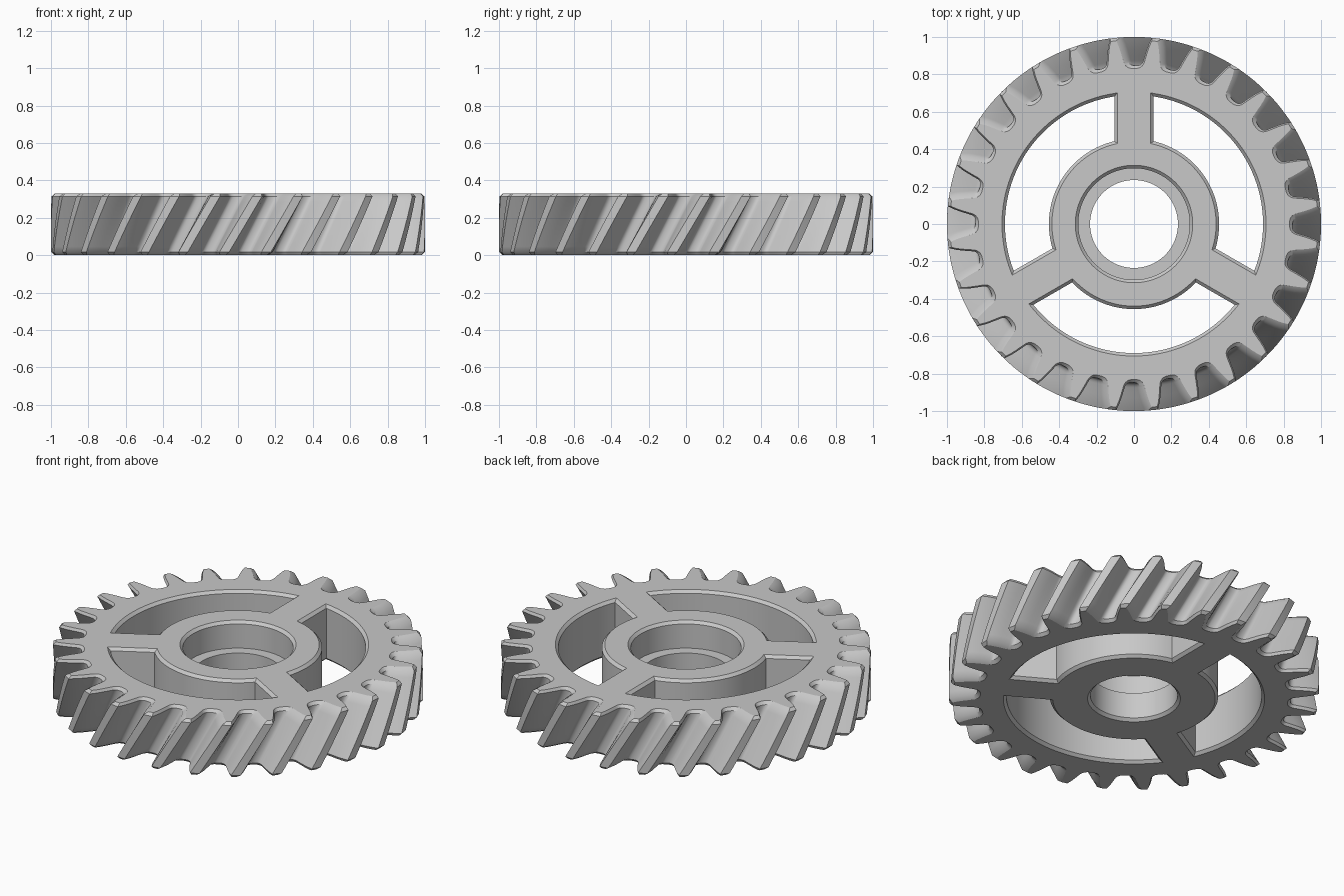
import bpy, bmesh
from math import sin, cos, asin, radians, degrees
from mathutils import Vector, Matrix

cube = bpy.data.objects.get("Cube")
if cube:
    bpy.data.objects.remove(cube)

HEIGHT, CHAMFER, TEETH = 0.33, 0.016, 28
TWIST = radians(11.2)      # helix turn over the full height
EXTRA = 0.02               # how far cutters reach past the faces


def polar(r, deg):
    return Vector((r * cos(radians(deg)), r * sin(radians(deg))))


def inset(points, d):
    """Offset a counter-clockwise outline inwards by d with mitred corners."""
    out = []
    for i, p in enumerate(points):
        a = (p - points[i - 1]).normalized()
        b = (points[(i + 1) % len(points)] - p).normalized()
        na, nb = Vector((-a.y, a.x)), Vector((-b.y, b.x))
        out.append(p + (na + nb) * (d / max(1 + na.dot(nb), 0.4)))
    return out


def loft(name, layers):
    """Solid through a stack of (z, outline) layers."""
    bm = bmesh.new()
    rings = [[bm.verts.new((p.x, p.y, z)) for p in pts] for z, pts in layers]
    bm.faces.new(rings[0][::-1])
    bm.faces.new(rings[-1])
    n = len(rings[0])
    for low, high in zip(rings, rings[1:]):
        for i in range(n):
            j = (i + 1) % n
            bm.faces.new((low[i], low[j], high[j], high[i]))
    mesh = bpy.data.meshes.new(name)
    bm.to_mesh(mesh)
    bm.free()
    obj = bpy.data.objects.new(name, mesh)
    bpy.context.collection.objects.link(obj)
    return obj


def cut(target, cutter):
    cutter.hide_render = True
    mod = target.modifiers.new("cut", 'BOOLEAN')
    mod.operation, mod.solver, mod.object = 'DIFFERENCE', 'EXACT', cutter
    bpy.context.view_layer.objects.active = target
    bpy.ops.object.modifier_apply(modifier=mod.name)
    bpy.data.objects.remove(cutter)


def circle(r, steps=96):
    return [polar(r, 360 * i / steps) for i in range(steps)]


# Tooth outline: half of one gap as (degrees from gap centre, radius)
half_gap = [(1.0, 0.848), (1.7, 0.8515), (2.2, 0.858), (2.55, 0.867),
            (2.7, 0.875), (3.1, 0.90), (3.55, 0.93), (4.05, 0.96),
            (4.6, 0.985), (4.95, 1.0)]
gap = [(-a, r) for a, r in reversed(half_gap)] + [(0, 0.847)] + half_gap
pitch = 360 / TEETH
outline = [polar(r, k * pitch + a) for k in range(TEETH)
           for a, r in gap + [(pitch / 2, 1.0)]]

# Helical gear body with chamfered ends
steps = 10
levels = [0] + [CHAMFER + (HEIGHT - 2 * CHAMFER) * i / steps
                for i in range(steps + 1)] + [HEIGHT]
layers = []
for z in levels:
    pts = inset(outline, CHAMFER) if z in (0, HEIGHT) else outline
    turn = Matrix.Rotation(TWIST * (z / HEIGHT - 1), 2)
    layers.append((z, [turn @ p for p in pts]))
gear = loft("helical_gear", layers)

# Three windows between the spokes, flared at both faces
R_IN, R_OUT, SPOKE = 0.455, 0.69, 0.105
flare = CHAMFER + EXTRA
for spoke in (90, 210, 330):
    window = []
    for r, order in ((R_OUT, 1), (R_IN, -1)):
        margin = degrees(asin(SPOKE / r))
        arc = [polar(r, spoke + margin + (120 - 2 * margin) * i / 36)
               for i in range(37)]
        window += arc[::order]
    wide = inset(window, -flare)
    cut(gear, loft("window_cutter", [(-EXTRA, wide), (CHAMFER, window),
                                     (HEIGHT - CHAMFER, window),
                                     (HEIGHT + EXTRA, wide)]))

# Stepped centre bore: narrow below, wide above
BORE, SEAT, FLOOR = 0.235, 0.298, 0.17
cut(gear, loft("bore_cutter", [
    (-EXTRA, circle(BORE + flare)), (CHAMFER, circle(BORE)),
    (FLOOR, circle(BORE)), (FLOOR, circle(SEAT)),
    (HEIGHT - CHAMFER, circle(SEAT)), (HEIGHT + EXTRA, circle(SEAT + flare))]))

# Plain grey metal
grey = bpy.data.materials.new("grey_metal")
colour = (0.58, 0.58, 0.58, 1)
grey.use_nodes = True
grey.diffuse_color = colour
grey.node_tree.nodes["Principled BSDF"].inputs["Base Color"].default_value = colour
gear.data.materials.clear()
gear.data.materials.append(grey)

bpy.ops.object.select_all(action='DESELECT')
gear.select_set(True)
bpy.context.view_layer.objects.active = gear
bpy.ops.object.shade_smooth_by_angle(angle=radians(30))
